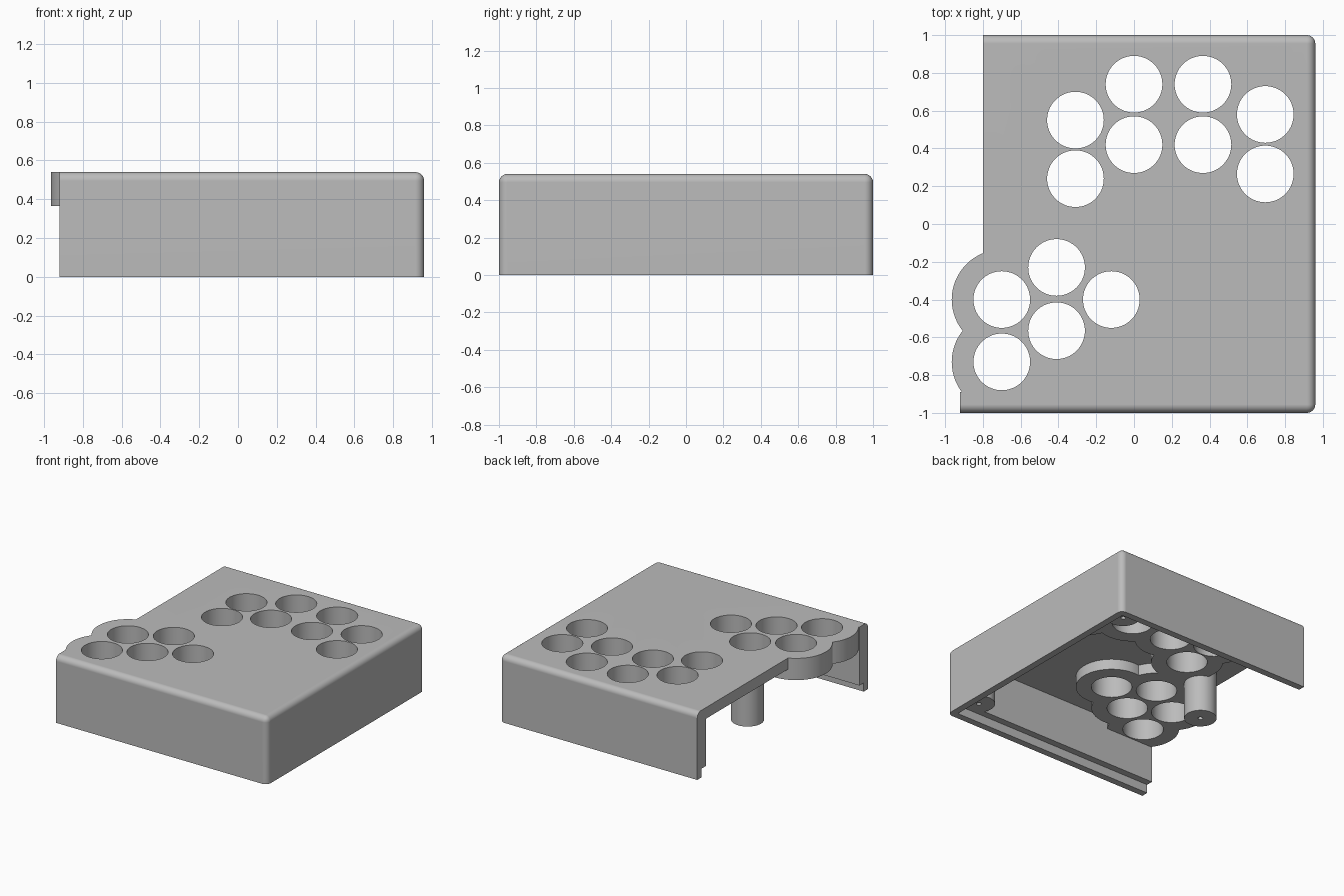
import bpy
import bmesh
import math

old = bpy.data.objects.get("Cube")
if old:
    bpy.data.objects.remove(old, do_unlink=True)

# Main dimensions
LEFT, NOTCH, RIGHT = -0.92, -0.80, 0.96
DEPTH, TOP = 1.0, 0.54
WALL, LIP, LEDGE_Z = 0.11, 0.055, 0.07
CEILING, PAD_Z = 0.45, 0.365
HOLE_R, PAD_R, POST_R, SCREW_R = 0.15, 0.265, 0.12, 0.018

LEFT_BUTTONS = [(-0.70, -0.40), (-0.70, -0.73)]
INNER_BUTTONS = [(-0.41, -0.23), (-0.41, -0.565), (-0.12, -0.40),
                 (-0.31, 0.55), (-0.31, 0.24), (0.0, 0.74), (0.0, 0.42),
                 (0.365, 0.74), (0.365, 0.42), (0.695, 0.58), (0.695, 0.265)]
POSTS = [(-0.59, 0.06), (0.80, 0.83), (0.80, -0.83)]

grey = bpy.data.materials.new("plain_grey")
grey.use_nodes = True
grey.diffuse_color = (0.5, 0.5, 0.5, 1)
grey.node_tree.nodes["Principled BSDF"].inputs["Base Color"].default_value = (0.5, 0.5, 0.5, 1)


def make_object(name, bm):
    bmesh.ops.recalc_face_normals(bm, faces=bm.faces)
    mesh = bpy.data.meshes.new(name)
    bm.to_mesh(mesh)
    bm.free()
    mesh.materials.append(grey)
    obj = bpy.data.objects.new(name, mesh)
    bpy.context.scene.collection.objects.link(obj)
    return obj


def box_mesh(x0, x1, y0, y1, z0, z1):
    bm = bmesh.new()
    bmesh.ops.create_cube(bm, size=1)
    for v in bm.verts:
        v.co = (x1 if v.co.x > 0 else x0,
                y1 if v.co.y > 0 else y0,
                z1 if v.co.z > 0 else z0)
    return bm


def cylinder(name, x, y, radius, z0, z1, sides=64):
    """Upright cylinder, flattened where it would break through a wall."""
    bm = bmesh.new()
    bmesh.ops.create_cone(bm, cap_ends=True, segments=sides,
                          radius1=radius, radius2=radius, depth=1)
    for v in bm.verts:
        v.co = (min(x + v.co.x, 0.9), max(-0.94, min(y + v.co.y, 0.94)),
                z1 if v.co.z > 0 else z0)
    return make_object(name, bm)


def combine(target, tool, operation):
    mod = target.modifiers.new("combine", "BOOLEAN")
    mod.operation = operation
    mod.solver = "EXACT"
    mod.object = tool
    bpy.context.view_layer.objects.active = target
    bpy.ops.object.modifier_apply(modifier=mod.name)
    bpy.data.objects.remove(tool, do_unlink=True)


# Outer block with rounded top and right-hand corner edges
bm = box_mesh(LEFT, RIGHT, -DEPTH, DEPTH, 0, TOP)
rounded = []
for e in bm.edges:
    mid = (e.verts[0].co + e.verts[1].co) / 2
    top_edge = mid.z > TOP - 0.01 and mid.x > LEFT + 0.01
    corner_edge = mid.x > RIGHT - 0.01 and abs(mid.y) > DEPTH - 0.01
    if top_edge or corner_edge:
        rounded.append(e)
bmesh.ops.bevel(bm, geom=rounded, offset=0.045, segments=6, profile=0.5, affect="EDGES")
case = make_object("top_case", bm)

# Hollow interior, rim ledge and the shortened left side
inner_y = DEPTH - WALL
lip_y = DEPTH - LIP
for size in [(-2, RIGHT - WALL, -inner_y, inner_y, -1, CEILING),
             (-2, RIGHT - LIP, -lip_y, lip_y, -1, LEDGE_Z),
             (-2, NOTCH, -inner_y, 2, -1, 1)]:
    combine(case, make_object("cutter", box_mesh(*size)), "DIFFERENCE")

# Thick round pads around the buttons
for x, y in INNER_BUTTONS:
    combine(case, cylinder("button_pad", x, y, PAD_R, PAD_Z, 0.49), "UNION")
for x, y in LEFT_BUTTONS:
    combine(case, cylinder("button_pad", x, y, PAD_R, PAD_Z, TOP), "UNION")

# Screw posts
for x, y in POSTS:
    combine(case, cylinder("screw_post", x, y, POST_R, LEDGE_Z, 0.48), "UNION")
    combine(case, cylinder("screw_hole", x, y, SCREW_R, 0, 0.35, 24), "DIFFERENCE")

# Button holes
for x, y in INNER_BUTTONS + LEFT_BUTTONS:
    combine(case, cylinder("button_hole", x, y, HOLE_R, -1, 1), "DIFFERENCE")

# Smooth curved sides, crisp edges
bpy.ops.object.select_all(action="DESELECT")
case.select_set(True)
bpy.context.view_layer.objects.active = case
bpy.ops.object.shade_smooth_by_angle(angle=math.radians(30))
weighted = case.modifiers.new("even_shading", "WEIGHTED_NORMAL")
weighted.keep_sharp = True
